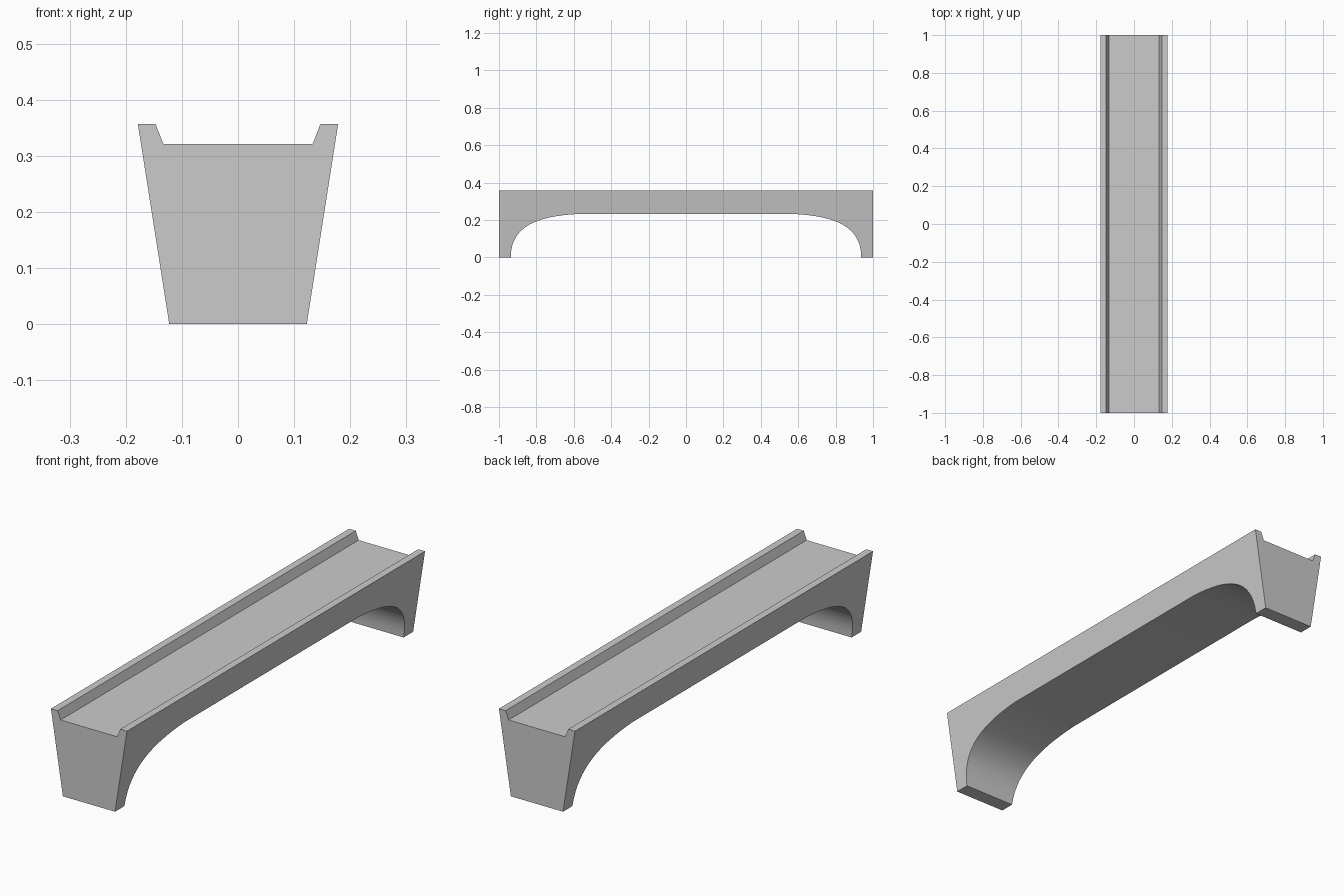
import bpy, bmesh, math
from mathutils import Vector
from mathutils.geometry import interpolate_bezier

if "Cube" in bpy.data.objects:
    bpy.data.objects.remove(bpy.data.objects["Cube"])

TOP, FLOOR = 0.357, 0.321      # rim height, channel floor height
BASE_X, TOP_X = 0.1225, 0.1785  # half widths at ground and rim


def section(y, z):
    """Trough cross-section at y whose underside sits at height z."""
    x = BASE_X + (TOP_X - BASE_X) * z / TOP
    half = [(x, z), (TOP_X, TOP), (0.147, TOP), (0.133, FLOOR)]
    return [(px, y, pz) for px, pz in half] + [(-px, y, pz) for px, pz in reversed(half)]


# Underside: flat foot, curved haunch, flat middle, mirrored
curve = interpolate_bezier(Vector((-0.937, 0, 0)), Vector((-0.937, 0.17, 0)),
                           Vector((-0.79, 0.22, 0)), Vector((-0.58, 0.232, 0)), 17)
path = [(-1.0, 0.0)] + [(p.x, p.y) for p in curve]
path += [(-y, z) for y, z in reversed(path)]

# Loft the sections along y and cap both ends
bm = bmesh.new()
rings = [[bm.verts.new(c) for c in section(y, z)] for y, z in path]
for a, b in zip(rings, rings[1:]):
    for i in range(8):
        j = (i + 1) % 8
        bm.faces.new((a[i], a[j], b[j], b[i]))
bm.faces.new(rings[0])
bm.faces.new(rings[-1])
bmesh.ops.recalc_face_normals(bm, faces=bm.faces)

mesh = bpy.data.meshes.new("arched_trough_beam")
bm.to_mesh(mesh)
bm.free()
beam = bpy.data.objects.new("arched_trough_beam", mesh)
bpy.context.collection.objects.link(beam)
bpy.context.view_layer.objects.active = beam
beam.select_set(True)
bpy.ops.object.shade_smooth_by_angle(angle=math.radians(30))
